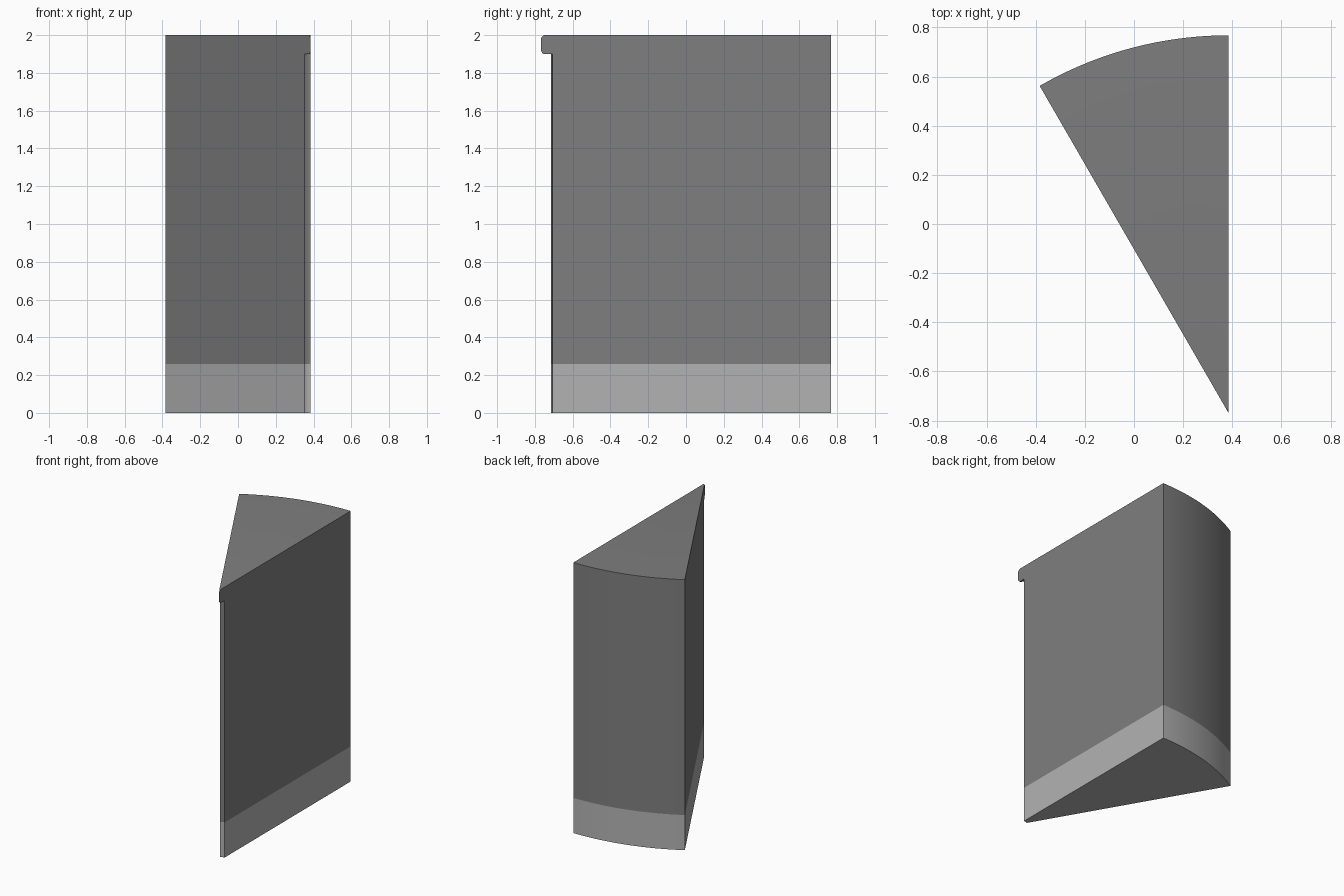
import bpy, bmesh, math

if "Cube" in bpy.data.objects:
    bpy.data.objects.remove(bpy.data.objects["Cube"])

APEX = (0.384, -0.768)     # centre of the 30 degree sector
OUTER, INNER = 1.536, 0.062
STEPS = 24


def grey(name, v):
    m = bpy.data.materials.new(name)
    m.diffuse_color = (v, v, v, 1)
    m.use_nodes = True
    m.node_tree.nodes["Principled BSDF"].inputs["Base Color"].default_value = m.diffuse_color
    return m


def sector(name, profile, mat):
    """Sweep a closed (radius, z) profile through 30 degrees and cap both ends."""
    bm = bmesh.new()
    rings = []
    for i in range(STEPS + 1):
        a = math.radians(90 + 30 * i / STEPS)
        rings.append([bm.verts.new((APEX[0] + r * math.cos(a),
                                    APEX[1] + r * math.sin(a), z)) for r, z in profile])
    n = len(profile)
    for p, q in zip(rings, rings[1:]):
        for j in range(n):
            k = (j + 1) % n
            bm.faces.new((p[j], p[k], q[k], q[j]))
    bm.faces.new(rings[0])
    bm.faces.new(rings[-1])
    bmesh.ops.remove_doubles(bm, verts=bm.verts, dist=1e-5)
    bmesh.ops.recalc_face_normals(bm, faces=bm.faces)
    me = bpy.data.meshes.new(name)
    bm.to_mesh(me)
    bm.free()
    ob = bpy.data.objects.new(name, me)
    bpy.context.collection.objects.link(ob)
    me.materials.append(mat)
    bpy.context.view_layer.objects.active = ob
    ob.select_set(True)
    bpy.ops.object.shade_smooth_by_angle(angle=math.radians(30))
    ob.select_set(False)


def box_profile(z0, z1):
    return [(INNER, z0), (OUTER, z0), (OUTER, z1), (INNER, z1)]


dark, light = grey("dark_grey", 0.21), grey("light_grey", 0.45)

# Plinth and cabinet body
sector("plinth", box_profile(0, 0.26), light)
sector("counter_body", box_profile(0.26, 1.9), dark)

# Countertop with rounded nose overhanging towards the sector centre
R = 0.024
top = [(OUTER, 1.9), (OUTER, 2.0)]
for cz, start in ((2.0 - R, 90), (1.9 + R, 180)):
    for i in range(7):
        a = math.radians(start + 15 * i)
        top.append((max(0.0, R + R * math.cos(a)), cz + R * math.sin(a)))
sector("countertop", top, dark)
